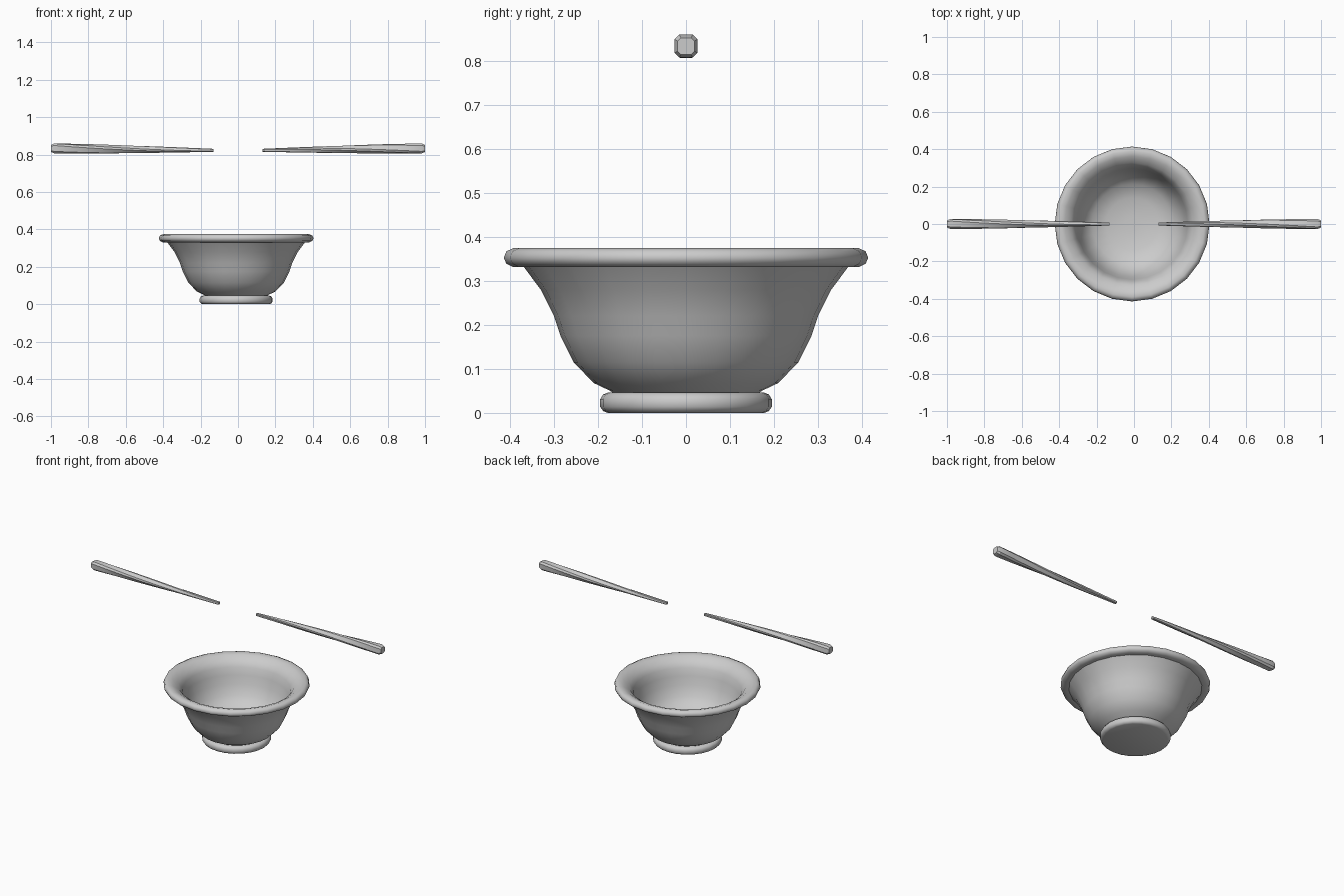
import bpy, math

if "Cube" in bpy.data.objects:
    bpy.data.objects.remove(bpy.data.objects["Cube"])

CX = -0.01  # bowl centre in x


def make_object(name, verts, faces, angle):
    mesh = bpy.data.meshes.new(name)
    mesh.from_pydata(verts, [], faces)
    mesh.update()
    ob = bpy.data.objects.new(name, mesh)
    bpy.context.collection.objects.link(ob)
    bpy.ops.object.select_all(action='DESELECT')
    ob.select_set(True)
    bpy.context.view_layer.objects.active = ob
    bpy.ops.object.mode_set(mode='EDIT')
    bpy.ops.mesh.select_all(action='SELECT')
    bpy.ops.mesh.normals_make_consistent(inside=False)
    bpy.ops.object.mode_set(mode='OBJECT')
    bpy.ops.object.shade_smooth_by_angle(angle=math.radians(angle))
    return ob


def skin_rings(name, rings, angle):
    """Join equal-sized rings of points into a closed, capped skin."""
    n = len(rings[0])
    verts = [p for ring in rings for p in ring]
    faces = [(i * n + j, i * n + (j + 1) % n, (i + 1) * n + (j + 1) % n, (i + 1) * n + j)
             for i in range(len(rings) - 1) for j in range(n)]
    last = (len(rings) - 1) * n
    faces += [tuple(reversed(range(n))), tuple(range(last, last + n))]
    return make_object(name, verts, faces, angle)


def lathe(name, profile, sides=24, angle=50):
    rings = [[(CX + r * math.cos(2 * math.pi * j / sides),
               r * math.sin(2 * math.pi * j / sides), z) for j in range(sides)]
             for r, z in profile]
    return skin_rings(name, rings, angle)


# Foot ring with rounded edge
lathe("bowl_foot", [(0.178, 0), (0.188, 0.004), (0.195, 0.014), (0.195, 0.031),
                    (0.188, 0.042), (0.178, 0.046)])

# Bowl: outer wall, rolled lip, inner wall and floor
lathe("bowl", [(0.16, 0.04), (0.172, 0.05), (0.21, 0.068), (0.255, 0.115),
               (0.285, 0.175), (0.30, 0.22), (0.33, 0.28), (0.368, 0.331),
               (0.392, 0.331), (0.408, 0.339), (0.414, 0.352), (0.408, 0.367),
               (0.39, 0.375), (0.362, 0.367), (0.328, 0.345), (0.308, 0.315),
               (0.297, 0.27), (0.282, 0.22), (0.258, 0.16), (0.215, 0.115),
               (0.14, 0.088), (0.04, 0.082)])


# Chopsticks: tapered, twisted rounded-square bars
def chopstick(name, side):
    steps = 12
    # (x, half width, twist fraction), thin tip to thick chamfered end
    stations = [(0.13 + 0.853 * i / steps, 0.008 + 0.018 * i / steps, i / steps)
                for i in range(steps + 1)]
    stations.append((1.0, 0.019, 1.0))
    corner = [(1, 0.6), (0.6, 1), (-0.6, 1), (-1, 0.6),
              (-1, -0.6), (-0.6, -1), (0.6, -1), (1, -0.6)]
    rings = []
    for x, w, t in stations:
        a = t * math.pi / 2
        zc = 0.823 + 0.010 * t
        rings.append([(side * x,
                       side * w * (u * math.cos(a) - v * math.sin(a)),
                       zc + w * (u * math.sin(a) + v * math.cos(a))) for u, v in corner])
    return skin_rings(name, rings, 25)


chopstick("chopstick_left", -1)
chopstick("chopstick_right", 1)
